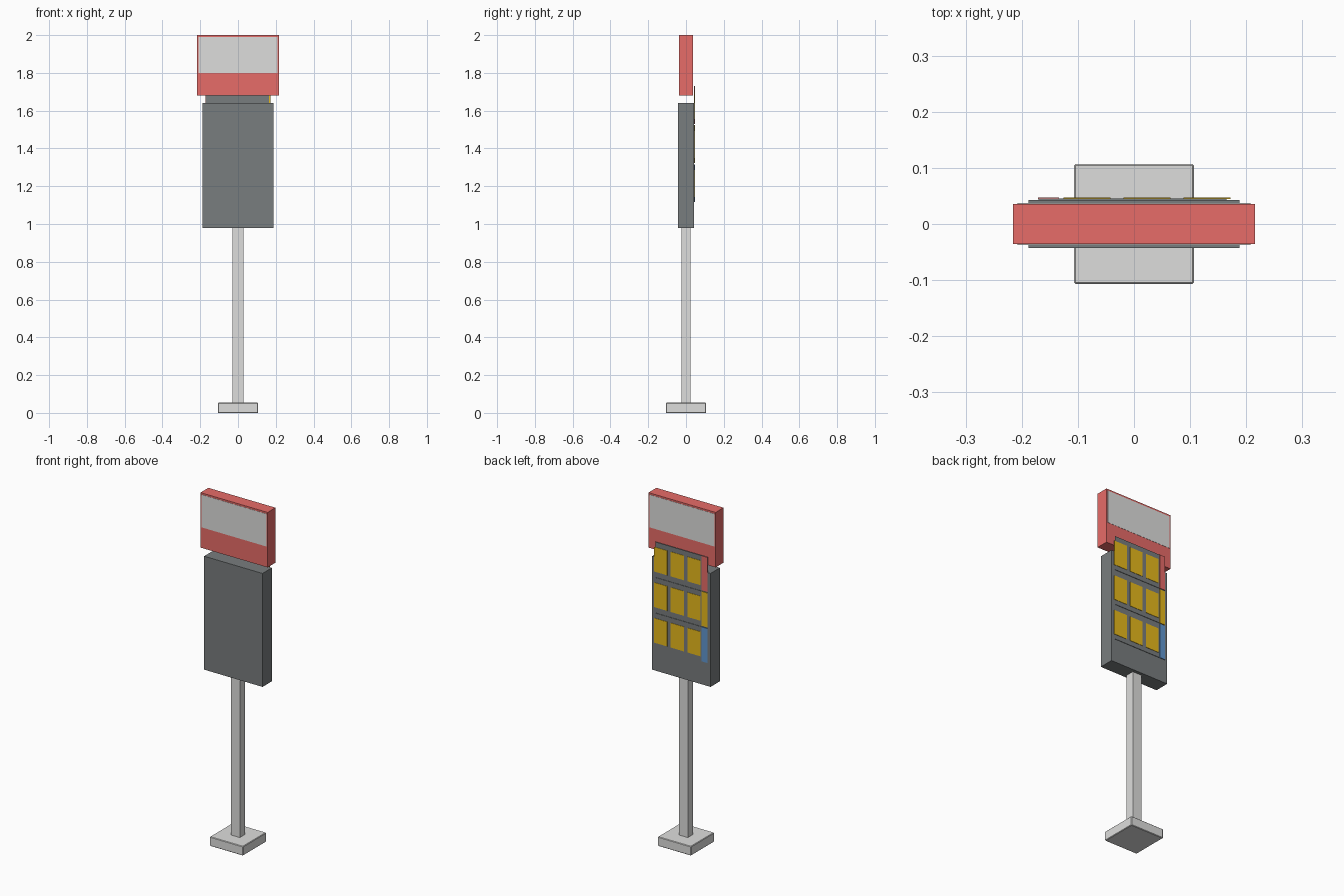
import bpy

cube = bpy.data.objects.get("Cube")
if cube:
    bpy.data.objects.remove(cube, do_unlink=True)


def material(name, rgb):
    mat = bpy.data.materials.new(name)
    mat.use_nodes = True
    color = (*rgb, 1.0)
    mat.diffuse_color = color
    mat.node_tree.nodes["Principled BSDF"].inputs["Base Color"].default_value = color
    return mat


red = material("sign red", (0.8, 0.15, 0.14))
grey = material("light grey", (0.73, 0.73, 0.72))
slate = material("slate grey", (0.19, 0.205, 0.21))
yellow = material("mustard yellow", (0.8, 0.49, 0.012))
blue = material("strip blue", (0.12, 0.31, 0.63))


def box(name, x, y, z, mat, bevel=0):
    """Box spanning the (low, high) pairs x, y and z."""
    spans = (x, y, z)
    bpy.ops.mesh.primitive_cube_add(size=1, location=[(a + b) / 2 for a, b in spans])
    obj = bpy.context.object
    obj.name = name
    obj.scale = [b - a for a, b in spans]
    bpy.ops.object.transform_apply(location=False, rotation=False, scale=True)
    obj.data.materials.append(mat)
    if bevel:
        mod = obj.modifiers.new("soft edges", "BEVEL")
        mod.width = bevel
        mod.segments = 1
    return obj


def sym(half):
    return (-half, half)


# Foot, post and cabinet
box("base", sym(0.107), sym(0.107), (0, 0.054), grey, bevel=0.003)
box("post", sym(0.029), sym(0.025), (0.05, 1.0), grey)
box("cabinet", sym(0.188), sym(0.043), (0.98, 1.64), slate)

# Header sign with a pale panel on both faces
box("header", sym(0.216), sym(0.036), (1.68, 2.0), red)
for name, side in (("front", -1), ("back", 1)):
    y = sorted((side * 0.035, side * 0.0372))
    box(f"header_panel_{name}", sym(0.208), y, (1.80, 1.99), grey)

# Three timetable rows on the back, each with three cards and a route strip
for row, strip in enumerate((red, yellow, blue)):
    top = 1.73 - row * 0.207
    box(f"row_board_{row}", (-0.17, 0.165), (0.042, 0.0455), (top - 0.2, top), slate)
    for col in range(3):
        left = 0.172 - col * 0.107
        box(f"card_{row}_{col}", (left - 0.084, left), (0.0445, 0.0475),
            (top - 0.173, top - 0.03), yellow)
    box(f"route_strip_{row}", (-0.171, -0.134), (0.0445, 0.0475), (top - 0.2, top), strip)
